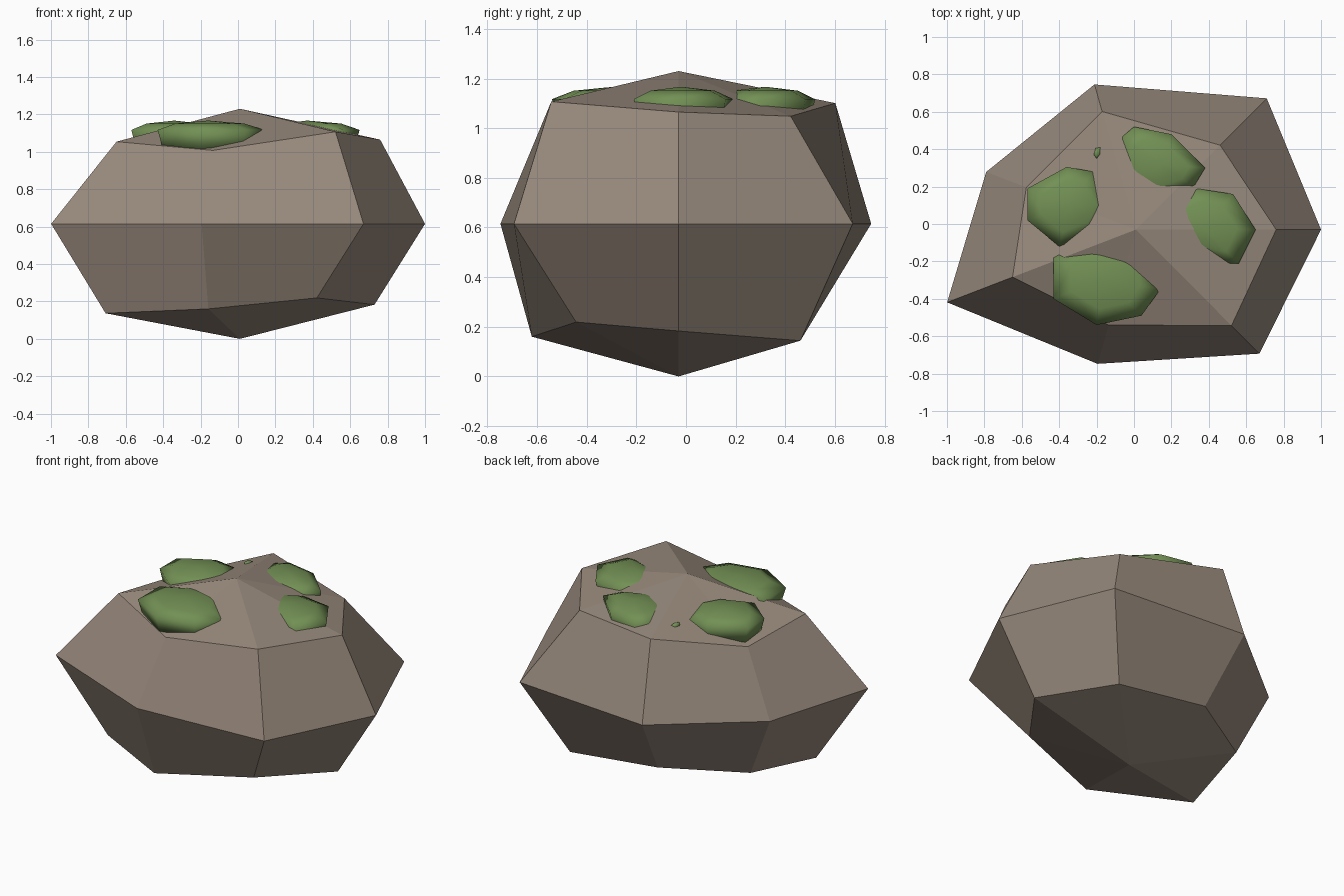
import bpy, bmesh
from math import sin, cos, pi

if "Cube" in bpy.data.objects:
    bpy.data.objects.remove(bpy.data.objects["Cube"])


def material(name, rgb):
    m = bpy.data.materials.new(name)
    m.diffuse_color = (*rgb, 1)
    m.use_nodes = True
    m.node_tree.nodes["Principled BSDF"].inputs["Base Color"].default_value = m.diffuse_color
    return m


def lathe_rings(name, rings, bottom, top, mat):
    """Skin a stack of point rings and close both ends with a pole."""
    bm = bmesh.new()
    rows = [[bm.verts.new(p) for p in ring] for ring in rings]
    lo, hi = bm.verts.new(bottom), bm.verts.new(top)
    n = len(rows[0])
    for i in range(n):
        j = (i + 1) % n
        for a, b in zip(rows, rows[1:]):
            bm.faces.new((a[i], a[j], b[j], b[i]))
        bm.faces.new((lo, rows[0][j], rows[0][i]))
        bm.faces.new((hi, rows[-1][i], rows[-1][j]))
    bmesh.ops.recalc_face_normals(bm, faces=bm.faces)
    me = bpy.data.meshes.new(name)
    bm.to_mesh(me)
    bm.free()
    me.materials.append(mat)
    ob = bpy.data.objects.new(name, me)
    bpy.context.collection.objects.link(ob)
    return ob


stone = material("stone", (0.31, 0.25, 0.20))
green = material("moss", (0.17, 0.28, 0.09))

# Boulder: seven-sided squashed sphere with uneven radii
CX, CY, CZ = 0.01, -0.03, 0.615
radii = [
    (-0.6, [0.72, 0.785, 0.655, 0.68, 0.797, 0.758, 0.66]),
    (0.0, [0.99, 1.122, 0.995, 0.888, 1.12, 0.92, 1.06]),
    (0.6, [0.75, 0.722, 0.81, 0.65, 0.732, 0.654, 0.82]),
]
rings = [[(CX + r * cos(2 * pi * i / 7), CY + 0.8 * r * sin(2 * pi * i / 7), CZ + k * r)
          for i, r in enumerate(rs)] for k, rs in radii]
lathe_rings("boulder", rings, (CX, CY, 0), (CX, CY, 1.23), stone)


# Moss cushions: low domes half sunk in the top of the boulder
def moss(name, centre, outline, top=1.167, mid=1.117, low=1.02):
    cx, cy = centre

    def ring(s, z):
        return [(cx + s * (x - cx), cy + s * (y - cy), z) for x, y in outline]

    ob = lathe_rings(name, [ring(0.9, low), ring(1, mid), ring(0.65, mid + 0.68 * (top - mid))],
                     (cx, cy, low - 0.03), (cx, cy, top), green)
    ob.data.polygons.foreach_set("use_smooth", [True] * len(ob.data.polygons))


moss("moss_front", (-0.16, -0.29),
     [(-0.43, -0.18), (-0.2, -0.06), (0.02, -0.12), (0.14, -0.35),
      (0.04, -0.49), (-0.20, -0.54), (-0.43, -0.40)])
moss("moss_right", (0.37, -0.02),
     [(0.65, -0.03), (0.53, 0.16), (0.33, 0.19), (0.16, 0.1),
      (0.16, -0.09), (0.51, -0.21), (0.56, -0.21)])
moss("moss_back", (0.14, 0.32),
     [(0.38, 0.30), (0.20, 0.48), (0.0, 0.52), (-0.07, 0.46),
      (-0.08, 0.25), (0.1, 0.12), (0.32, 0.2)])
moss("moss_left", (-0.34, 0.1),
     [(-0.12, 0.1), (-0.22, 0.28), (-0.36, 0.305), (-0.57, 0.19),
      (-0.57, 0.02), (-0.40, -0.12), (-0.2, -0.04)])
moss("moss_speck", (-0.2, 0.38),
     [(-0.18, 0.37), (-0.18, 0.41), (-0.205, 0.405), (-0.215, 0.37), (-0.20, 0.35)],
     1.128, 1.118, 1.09)
